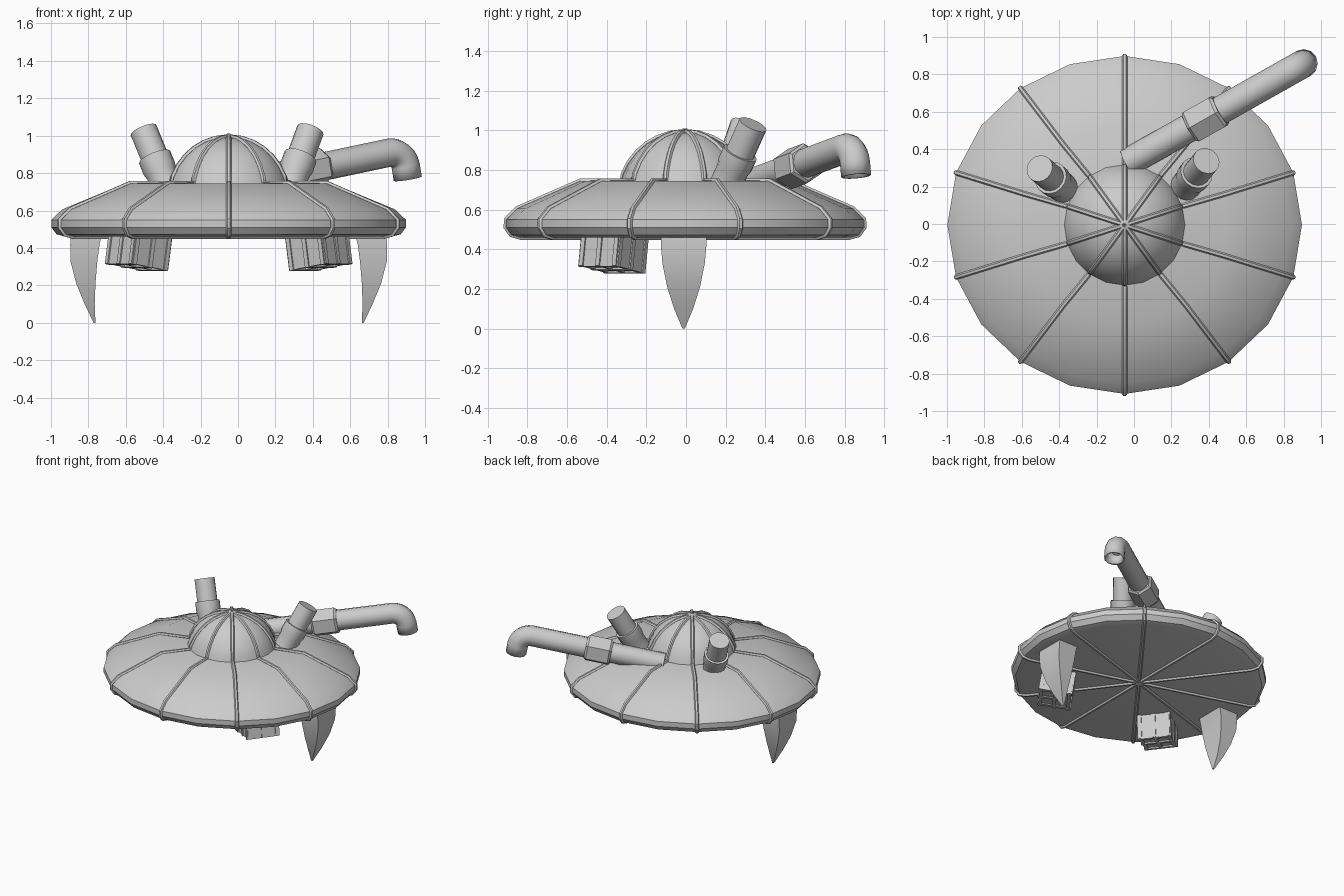
import bpy, bmesh, math
from mathutils import Vector, Matrix

if "Cube" in bpy.data.objects:
    bpy.data.objects.remove(bpy.data.objects["Cube"])

C = Vector((-0.05, -0.005, 0))      # vertical axis of the craft
RX, RY = 1.0, 0.953                 # the hull is slightly elliptical


def finish(name, bm, smooth=True):
    bmesh.ops.recalc_face_normals(bm, faces=bm.faces)
    me = bpy.data.meshes.new(name)
    bm.to_mesh(me)
    bm.free()
    ob = bpy.data.objects.new(name, me)
    bpy.context.collection.objects.link(ob)
    if smooth:
        bpy.ops.object.select_all(action='DESELECT')
        ob.select_set(True)
        bpy.context.view_layer.objects.active = ob
        bpy.ops.object.shade_smooth_by_angle(angle=math.radians(35))
    return ob


def bridge(bm, rings):
    n = len(rings[0])
    for a, b in zip(rings, rings[1:]):
        for i in range(n):
            j = (i + 1) % n
            bm.faces.new((a[i], a[j], b[j], b[i]))


def sweep(bm, pts, radii, n, side, cap_end=True, phase=0.0):
    """Tube along a planar path; side is the normal of the path's plane."""
    side = side.normalized()
    rings = []
    for i, p in enumerate(pts):
        t1 = (p - pts[max(i - 1, 0)]).normalized() if i else (pts[1] - p).normalized()
        t2 = (pts[i + 1] - p).normalized() if i + 1 < len(pts) else t1
        t = (t1 + t2).normalized() if (t1 + t2).length > 0.01 else t1
        v = t.cross(side)
        r = radii[i]
        rings.append([bm.verts.new(p + side * r * math.cos(phase + k * math.tau / n)
                                   + v * r * math.sin(phase + k * math.tau / n)) for k in range(n)])
    bridge(bm, rings)
    bm.faces.new(rings[0])
    if cap_end:
        bm.faces.new(rings[-1])


def lathe(name, profile, n, rx=1.0, ry=1.0):
    bm = bmesh.new()
    rings = [[bm.verts.new(C + Vector((r * rx * math.cos(k * math.tau / n),
                                       r * ry * math.sin(k * math.tau / n), z)))
              for k in range(n)] for r, z in profile]
    bridge(bm, rings)
    bm.faces.new(rings[0])
    bm.faces.new(rings[-1])
    return finish(name, bm)


# Saucer hull and dome
hull = [(0.87, 0.46), (0.92, 0.473), (0.948, 0.51), (0.948, 0.55), (0.89, 0.606), (0.555, 0.745)]
lathe("hull", hull, 20, RX, RY)
dome = [(0.335 * math.cos(a), 0.66 + 0.335 * math.sin(a))
        for a in [math.radians(10 + 11.2 * i) for i in range(8)]]
lathe("dome", dome, 20)

# Ten ribs running from the dome top over the rim to the middle of the underside
path = [(0.0, 1.0)] + dome[::-1] + [(0.33, 0.75)] + hull[::-1] + [(0.0, 0.46)]
bm = bmesh.new()
for k in range(10):
    a = math.radians(18 + 36 * k)
    pts = []
    for r, z in path:
        f = RY if r > 0.4 else 1.0
        pts.append(C + Vector((r * math.cos(a), r * f * math.sin(a), z)))
    sweep(bm, pts, [0.014] * len(pts), 6, Vector((-math.sin(a), math.cos(a), 0)))
finish("ribs", bm)

# Curved fang-shaped legs: z, outer x, inner x, half width
leg = [(0.50, 0.84, 0.67, 0.115), (0.42, 0.847, 0.69, 0.115), (0.33, 0.846, 0.702, 0.107),
       (0.21, 0.815, 0.712, 0.083), (0.10, 0.77, 0.716, 0.048), (0.0, 0.722, 0.712, 0.006)]
for s, name in ((1, "right_leg"), (-1, "left_leg")):
    bm = bmesh.new()
    rings = [[bm.verts.new((C.x + s * x, -0.012 + y, z)) for x, y in
              ((xo, -w), (xo, w), (xi, w), (xi, -w))] for z, xo, xi, w in leg]
    bridge(bm, rings)
    bm.faces.new(rings[0])
    bm.faces.new(rings[-1])
    finish(name, bm)

# Strapped boxes hanging beneath the hull, leaning outward
for s, name in ((1, "right_box"), (-1, "left_box")):
    ang = math.radians(-37) if s > 0 else math.radians(217)
    M = (Matrix.Translation((C.x + s * 0.48, -0.365, 0.40))
         @ Matrix.Rotation(ang, 4, 'Z') @ Matrix.Rotation(math.radians(-9), 4, 'Y'))
    bm = bmesh.new()

    def box(loc, size):
        bmesh.ops.create_cube(bm, size=1, matrix=M @ Matrix.Translation(loc) @ Matrix.Diagonal((*size, 1)))
    box((0, 0, 0), (0.225, 0.225, 0.19))
    for o in (-0.105, 0, 0.105):
        box((o, 0, 0), (0.025, 0.25, 0.212))
        box((0, o, 0), (0.25, 0.025, 0.206))
    finish(name, bm, False)

# Stub cylinders with collars beside the dome
for name, cap, up in (("right_stub", (0.387, 0.338, 1.03), (0.37, 0.45, 1)),
                      ("left_stub", (-0.505, 0.297, 1.03), (-0.41, 0.34, 1))):
    cap, up = Vector(cap), Vector(up).normalized()
    bm = bmesh.new()
    steps = [(0, 0.074), (0.165, 0.074), (0.165, 0.09), (0.235, 0.09), (0.265, 0.082), (0.35, 0.082)]
    side = up.orthogonal().normalized()
    v = up.cross(side)
    rings = [[bm.verts.new(cap - up * d + (side * math.cos(k * math.tau / 16)
              + v * math.sin(k * math.tau / 16)) * r) for k in range(16)] for d, r in steps]
    bridge(bm, rings)
    bm.faces.new(rings[0])
    bm.faces.new(rings[-1])
    finish(name, bm)

# Bent exhaust pipe with an open, hollow mouth
axis = Vector((0.87, 0.49, 0.183)).normalized()
side = Vector((0.49, -0.87, 0)).normalized()
down = axis.cross(side)
if down.z > 0:
    down = -down
corner = Vector((0.883, 0.845, 0.925))
B = 0.09
centre = corner - axis * B + down * B
pts = [corner - axis * 1.07]
pts += [centre - down * B * math.cos(a) + axis * B * math.sin(a)
        for a in [math.radians(15 * i) for i in range(7)]]
mouth = corner + down * 0.158
pts += [mouth]
bm = bmesh.new()
sweep(bm, pts, [0.076] * len(pts), 12, side, cap_end=False)
ob = finish("pipe", bm)
wall = ob.modifiers.new("wall", 'SOLIDIFY')
wall.thickness = 0.012
wall.offset = -1

# Hexagonal coupling round the pipe
bm = bmesh.new()
mid = corner - axis * 0.585
sweep(bm, [mid + axis * d for d in (-0.095, -0.08, 0.08, 0.095)],
      [0.09, 0.103, 0.103, 0.09], 6, side, phase=math.radians(30))
finish("pipe_coupling", bm, False)
